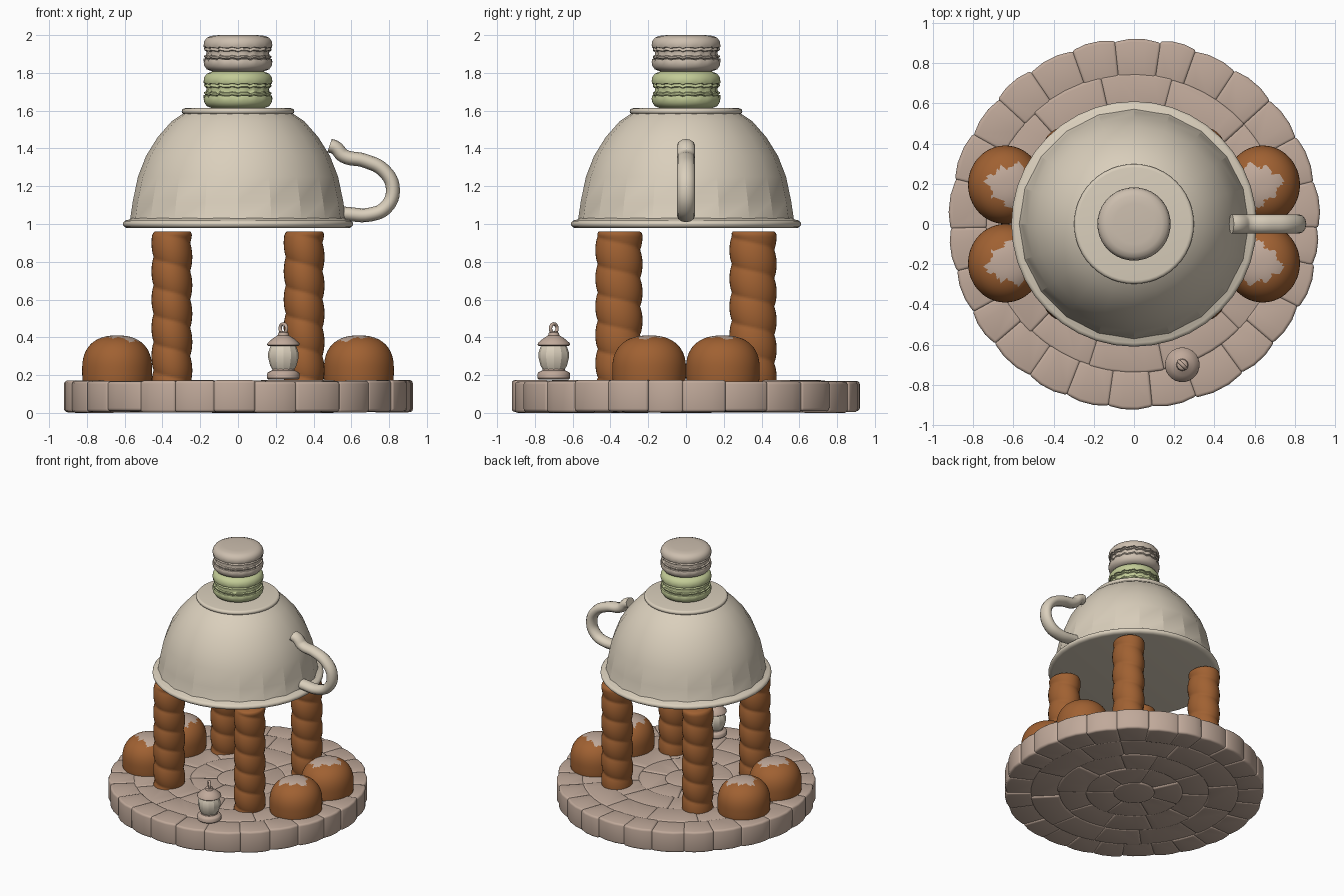
import bpy, bmesh, math, random
from mathutils import Vector

if "Cube" in bpy.data.objects:
    bpy.data.objects.remove(bpy.data.objects["Cube"])

random.seed(4)
TAU = 2 * math.pi


def material(name, r, g, b):
    m = bpy.data.materials.new(name)
    lin = lambda c: ((c / 255 + 0.055) / 1.055) ** 2.4 if c > 10 else c / 3294
    m.diffuse_color = (lin(r), lin(g), lin(b), 1)
    m.use_nodes = True
    m.node_tree.nodes["Principled BSDF"].inputs["Base Color"].default_value = m.diffuse_color
    return m


STONE = material("stone_tan", 192, 169, 154)
CREAM = material("porcelain_cream", 218, 207, 188)
BROWN = material("baked_brown", 160, 97, 50)
GREEN = material("pistachio_green", 194, 203, 150)
SHELL = material("biscuit_beige", 204, 190, 174)


def finish(name, bm, mats, angle=None, loc=(0, 0, 0)):
    """angle None = fully smooth, 0 = flat, otherwise smooth by angle."""
    bmesh.ops.recalc_face_normals(bm, faces=bm.faces)
    me = bpy.data.meshes.new(name)
    bm.to_mesh(me)
    bm.free()
    for m in mats:
        me.materials.append(m)
    for p in me.polygons:
        p.use_smooth = angle != 0
    if angle:
        me.set_sharp_from_angle(angle=math.radians(angle))
    ob = bpy.data.objects.new(name, me)
    ob.location = loc
    bpy.context.collection.objects.link(ob)
    return ob


def lathe(name, profile, mat, sides=48, angle=40, loc=(0, 0, 0), warp=None):
    """Revolve (radius, z) points; warp(theta, r, z) may return a new (x, y, z)."""
    bm = bmesh.new()
    rings = []
    for r, z in profile:
        ring = []
        for i in range(sides):
            t = TAU * i / sides
            co = warp(t, r, z) if warp else (r * math.cos(t), r * math.sin(t), z)
            ring.append(bm.verts.new(co))
        rings.append(ring)
    for a, b in zip(rings, rings[1:]):
        for i in range(sides):
            j = (i + 1) % sides
            bm.faces.new((a[i], a[j], b[j], b[i]))
    bm.faces.new(rings[0][::-1])
    bm.faces.new(rings[-1])
    return finish(name, bm, [mat], angle, loc)


def tube(name, pts, radius, mat, closed=False, scale_y=1.0, loc=(0, 0, 0), rot=0):
    """Round tube along a smooth path in the xz plane."""
    cu = bpy.data.curves.new(name + "_path", 'CURVE')
    cu.dimensions = '3D'
    cu.bevel_depth = radius
    cu.bevel_resolution = 4
    cu.use_fill_caps = True
    cu.resolution_u = 6
    sp = cu.splines.new('BEZIER')
    sp.bezier_points.add(len(pts) - 1)
    for bp, (x, z) in zip(sp.bezier_points, pts):
        bp.co = (x, 0, z)
        bp.handle_left_type = bp.handle_right_type = 'AUTO'
    sp.use_cyclic_u = closed
    tmp = bpy.data.objects.new(name + "_tmp", cu)
    bpy.context.collection.objects.link(tmp)
    bpy.context.view_layer.update()
    me = bpy.data.meshes.new_from_object(tmp)
    bpy.data.objects.remove(tmp)
    bm = bmesh.new()
    bm.from_mesh(me)
    for v in bm.verts:
        v.co.y *= scale_y
    for f in bm.faces:
        f.material_index = 0
    ob = finish(name, bm, [mat], 50, loc)
    if len(ob.data.materials) > 1:
        ob.data.materials.pop()
    ob.rotation_euler.z = rot
    return ob


# Cobblestone base: rings of bevelled wedge stones
bm = bmesh.new()


def stone(r0, r1, a0, a1, z0, z1, bulge):
    n = max(3, int((a1 - a0) / 0.11))
    pts = []
    for i in range(n + 1):
        f = i / n
        pts.append((r1 + bulge * (math.sin(math.pi * f) - 1), a0 + (a1 - a0) * f))
    if r0 > 0:
        pts += [(r0, a1 - (a1 - a0) * i / n) for i in range(n + 1)]
    lo = [bm.verts.new((r * math.cos(a), r * math.sin(a), z0)) for r, a in pts]
    hi = [bm.verts.new((r * math.cos(a), r * math.sin(a), z1)) for r, a in pts]
    bm.faces.new(lo[::-1])
    bm.faces.new(hi)
    for i in range(len(pts)):
        j = (i + 1) % len(pts)
        bm.faces.new((lo[i], lo[j], hi[j], hi[i]))


for r0, r1, count, bulge in [(0.73, 0.925, 26, 0.012), (0.53, 0.745, 12, 0),
                             (0.33, 0.545, 10, 0), (0.14, 0.345, 7, 0)]:
    step = TAU / count
    cuts = [math.pi / 2 + step * (i + 0.5 + random.uniform(-0.12, 0.12)) for i in range(count)]
    cuts.append(cuts[0] + TAU)
    for a0, a1 in zip(cuts, cuts[1:]):
        e = 0.004 / r1
        stone(r0, r1 + random.uniform(-0.004, 0.006), a0 - e, a1 + e,
              random.uniform(0.0, 0.01), 0.17 + random.uniform(-0.006, 0.004), bulge)
ring = [(0.15 * math.cos(TAU * i / 18), 0.15 * math.sin(TAU * i / 18)) for i in range(18)]
lo = [bm.verts.new((x, y, 0)) for x, y in ring]
hi = [bm.verts.new((x, y, 0.17)) for x, y in ring]
bm.faces.new(lo[::-1])
bm.faces.new(hi)
for i in range(18):
    bm.faces.new((lo[i], lo[(i + 1) % 18], hi[(i + 1) % 18], hi[i]))
base = finish("cobblestone_base", bm, [STONE])
bev = base.modifiers.new("rounded", 'BEVEL')
bev.width = 0.035
bev.segments = 3
bev.limit_method = 'ANGLE'
bev.angle_limit = math.radians(40)

# Four twisted biscuit columns
PITCH = 0.15


def twist(t, r, z):
    ph = (z / PITCH + t / TAU) % 1
    k = r * (0.885 + 0.115 * math.sin(math.pi * ph) ** 0.7)
    return (k * 0.108 * math.cos(t), k * 0.125 * math.sin(t), z)


col = [(1, 0.15 + 0.79 * i / 84) for i in range(85)] + [(0.97, 0.952), (0.9, 0.96)]
for sx, side in ((-1, "left"), (1, "right")):
    for sy, end in ((-1, "front"), (1, "back")):
        lathe(f"{end}_{side}_twisted_column", col, BROWN, 32, 60,
              (sx * 0.35, sy * 0.355, 0), twist)

# Four round buns with an irregular pale patch on top
for sx, side in ((-1, "left"), (1, "right")):
    for sy, end in ((-1, "front"), (1, "back")):
        bm = bmesh.new()
        bmesh.ops.create_icosphere(bm, subdivisions=5, radius=1)
        for v in bm.verts:
            d = v.co
            p = 2.4 if d.z > 0 else 3
            h = math.hypot(d.x, d.y)
            k = (h ** p + abs(d.z) ** p) ** (-1 / p)
            v.co = (d.x * k * 0.185, d.y * k * 0.195, max(d.z * k * 0.18, -0.075))
        for f in bm.faces:
            c = f.calc_center_median()
            x, y = c.x * sx + 0.02, c.y * sy
            a = math.atan2(y, x)
            edge = 0.1 + 0.012 * math.sin(3 * a + 1) + 0.012 * math.sin(7 * a) + 0.005 * math.sin(17 * a)
            if c.z > 0.1 and math.hypot(x, y) < edge:
                f.material_index = 1
        finish(f"{end}_{side}_bun", bm, [BROWN, STONE], None, (sx * 0.64, sy * 0.195, 0.23))

# Upturned teacup: faceted body, smooth rim and foot ring
lathe("teacup_body", [(0.585, 0.985), (0.572, 1.02), (0.557, 1.12), (0.53, 1.25), (0.487, 1.36),
                      (0.425, 1.46), (0.35, 1.545), (0.29, 1.585)], CREAM, 20, 17)


def bead(r, z, w, h):
    return [(r - w, z - h)] + [(r - w + w * math.cos(a), z + h * math.sin(a))
            for a in [math.radians(-90 + 22.5 * i) for i in range(9)]]


lathe("teacup_rim", bead(0.61, 1.0, 0.03, 0.022)[1:] + [(0.56, 1.035)], CREAM, 40, 50)
lathe("teacup_foot", [(0.28, 1.57)] + bead(0.298, 1.597, 0.018, 0.016)[1:], CREAM, 48, 60)
tube("teacup_handle", [(0.485, 1.415), (0.515, 1.405), (0.56, 1.36), (0.67, 1.335), (0.775, 1.28),
                       (0.82, 1.185), (0.785, 1.09), (0.70, 1.05), (0.56, 1.055)], 0.037, CREAM, scale_y=1.3)


# Two stacked macarons
def macaron(name, z, h, mat):
    def frill(t, r, zz):
        wob = 0.003 * math.sin(17 * t) + 0.002 * math.sin(29 * t + 1)
        mid = abs(zz - h / 2) < 0.2 * h
        k = r + (wob if mid else 0)
        return (k * math.cos(t), k * math.sin(t), zz + (wob if mid else 0))
    half = [(0.10, 0), (0.14, 0.02), (0.165, 0.07), (0.178, 0.16), (0.182, 0.27), (0.178, 0.34),
            (0.168, 0.35), (0.175, 0.38), (0.175, 0.42), (0.165, 0.44), (0.163, 0.5)]
    prof = half + [(r, 1 - q) for r, q in half[-2::-1]]
    lathe(name, [(r, q * h) for r, q in prof], mat, 64, 50, (0, 0, z), frill)


macaron("lower_macaron", 1.61, 0.2, GREEN)
macaron("upper_macaron", 1.805, 0.195, SHELL)

# Small lantern at the front
L = (0.24, -0.70, 0)
lathe("lantern_base", [(0.08, 0.178), (0.086, 0.184), (0.086, 0.208), (0.08, 0.216), (0.06, 0.225),
                       (0.055, 0.24)], STONE, 32, 40, L)
lathe("lantern_body", [(0.055, 0.225), (0.07, 0.25), (0.08, 0.29), (0.08, 0.32), (0.07, 0.35),
                       (0.06, 0.365)], CREAM, 12, 25, L)
lathe("lantern_roof", [(0.08, 0.355), (0.086, 0.36), (0.084, 0.37), (0.055, 0.395), (0.03, 0.41),
                       (0.026, 0.425), (0.015, 0.432)], STONE, 32, 40, L)
tube("lantern_ring", [(0.024 * math.cos(TAU * i / 8), 0.447 + 0.024 * math.sin(TAU * i / 8))
                      for i in range(8)], 0.009, STONE, closed=True, loc=L, rot=-math.pi / 4)
